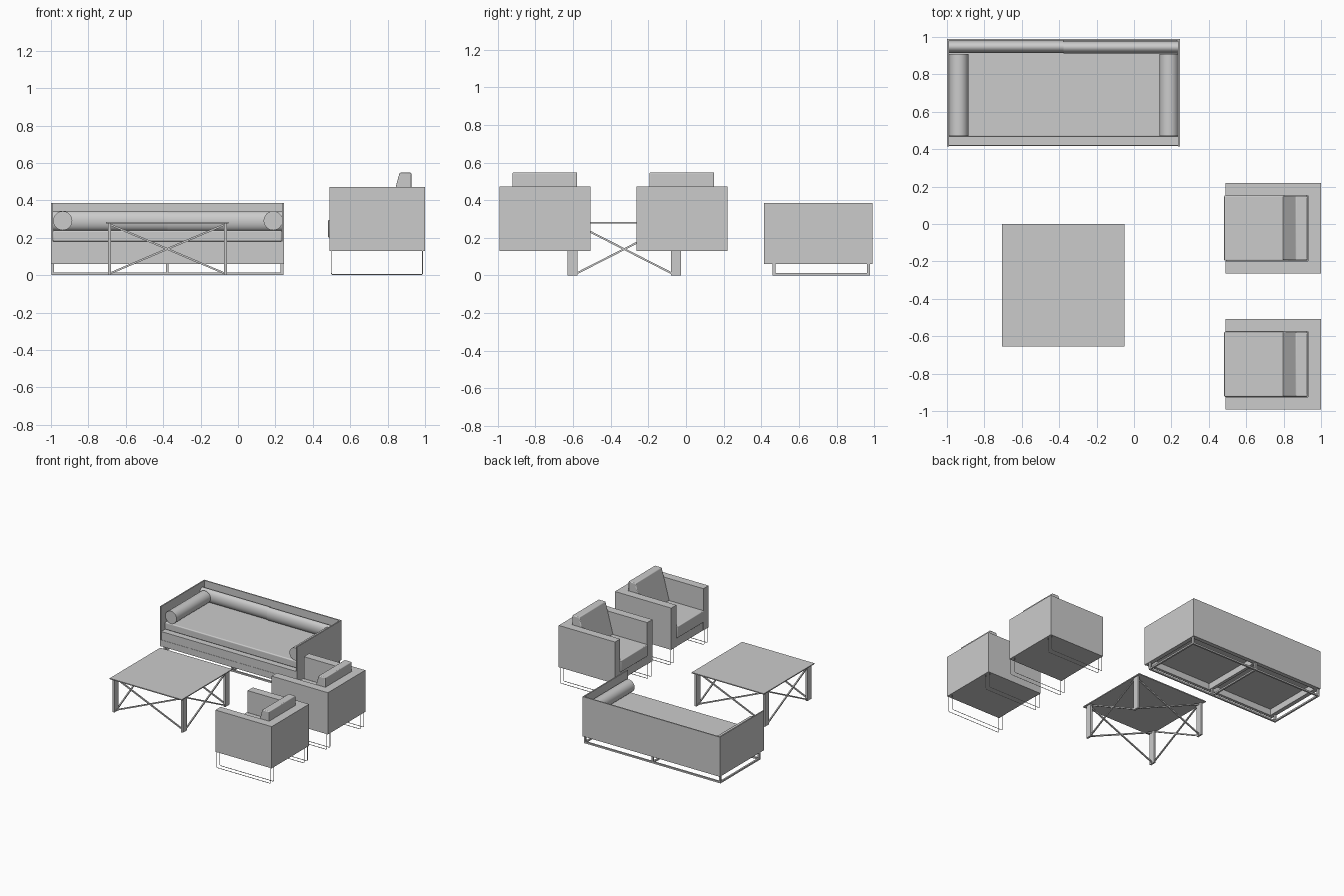
import bpy, bmesh, math
from mathutils import Vector

cube = bpy.data.objects.get("Cube")
if cube:
    bpy.data.objects.remove(cube, do_unlink=True)

GREY = bpy.data.materials.new("light grey")
GREY.use_nodes = True
GREY.diffuse_color = (0.6, 0.6, 0.6, 1)
GREY.node_tree.nodes["Principled BSDF"].inputs["Base Color"].default_value = GREY.diffuse_color


def finish(name, bm, bevel=0, smooth=False):
    bmesh.ops.recalc_face_normals(bm, faces=bm.faces)
    mesh = bpy.data.meshes.new(name)
    bm.to_mesh(mesh)
    bm.free()
    mesh.materials.append(GREY)
    ob = bpy.data.objects.new(name, mesh)
    bpy.context.collection.objects.link(ob)
    if bevel:
        mod = ob.modifiers.new("soft edges", "BEVEL")
        mod.width, mod.segments = bevel, 3
    if bevel or smooth:
        bpy.ops.object.select_all(action="DESELECT")
        bpy.context.view_layer.objects.active = ob
        ob.select_set(True)
        bpy.ops.object.shade_smooth_by_angle(angle=math.radians(40))
    return ob


def box(name, x, y, z, bevel=0):
    """Box from (min, max) ranges."""
    bm = bmesh.new()
    bmesh.ops.create_cube(bm, size=1)
    for v in bm.verts:
        v.co = [r[0] if c < 0 else r[1] for r, c in zip((x, y, z), v.co)]
    return finish(name, bm, bevel)


def prism(name, profile, y0, y1, bevel):
    """Extrude an x-z profile along y."""
    bm = bmesh.new()
    face = bm.faces.new([bm.verts.new((x, y0, z)) for x, z in profile])
    out = bmesh.ops.extrude_face_region(bm, geom=[face])["geom"]
    verts = [g for g in out if isinstance(g, bmesh.types.BMVert)]
    bmesh.ops.translate(bm, verts=verts, vec=(0, y1 - y0, 0))
    return finish(name, bm, bevel)


def bar(name, start, end, width):
    """Square bar between two points."""
    a, b = Vector(start), Vector(end)
    bm = bmesh.new()
    bmesh.ops.create_cube(bm, size=1)
    bmesh.ops.scale(bm, verts=bm.verts, vec=(width, width, (b - a).length))
    ob = finish(name, bm)
    ob.rotation_mode = "QUATERNION"
    ob.rotation_quaternion = (b - a).to_track_quat("Z", "Y")
    ob.location = (a + b) / 2
    return ob


def roll(name, start, end, half_width, half_height):
    """Round cushion lying between two points at the same height."""
    a, b = Vector(start), Vector(end)
    bm = bmesh.new()
    bmesh.ops.create_cone(bm, cap_ends=True, segments=32, radius1=1, radius2=1,
                          depth=(b - a).length)
    bmesh.ops.scale(bm, verts=bm.verts, vec=(half_width, half_height, 1))
    ob = finish(name, bm, smooth=True)
    ob.rotation_mode = "QUATERNION"
    ob.rotation_quaternion = (b - a).to_track_quat("Z", "Y")
    ob.location = (a + b) / 2


# Sofa shell, platform and its open underframe
L, R, F, B = -1.0, 0.245, 0.415, 0.99
MID = (L + R) / 2
IN = (L + 0.01, R - 0.01)
box("sofa_back_panel", (L, R), (B - 0.01, B), (0.06, 0.385))
box("sofa_left_panel", (R - 0.01, R), (F, B - 0.01), (0.06, 0.385))
box("sofa_right_panel", (L, L + 0.01), (F, B - 0.01), (0.06, 0.385))
box("sofa_platform", IN, (F + 0.005, B - 0.01), (0.112, 0.18))
for name, y0 in (("front", F + 0.003), ("back", B - 0.035)):
    box(f"sofa_{name}_underframe", IN, (y0, y0 + 0.025), (0.06, 0.112))
for x in (L + 0.0225, MID, R - 0.0225):
    box("sofa_cross_underframe", (x - 0.0125, x + 0.0125), (F + 0.028, B - 0.035), (0.06, 0.112))

# Sofa cushions
box("sofa_mattress", IN, (0.465, B - 0.01), (0.18, 0.24), 0.008)
roll("right_back_roll", (L + 0.01, 0.948, 0.29), (MID, 0.948, 0.29), 0.034, 0.052)
roll("left_back_roll", (MID, 0.945, 0.288), (R - 0.01, 0.945, 0.288), 0.034, 0.052)
for name, x in (("right", -0.937), ("left", 0.188)):
    roll(name + "_bolster", (x, 0.47, 0.291), (x, 0.91, 0.291), 0.051, 0.051)

# Sofa sled base
RAILS = (0.468, 0.97)
for y in RAILS:
    box("sofa_long_rail", (L + 0.003, R - 0.003), (y - 0.007, y + 0.007), (0, 0.013))
for x in (L + 0.01, MID, R - 0.01):
    box("sofa_cross_rail", (x - 0.007, x + 0.007), (RAILS[0] + 0.007, RAILS[1] - 0.007), (0, 0.013))
    for y in RAILS:
        box("sofa_leg", (x - 0.007, x + 0.007), (y - 0.008, y + 0.008), (0.013, 0.06))

# Coffee table
TX, TY = -0.378, -0.328
box("table_top", (TX - 0.327, TX + 0.327), (TY - 0.327, TY + 0.327), (0.276, 0.284))
for sx in (-1, 1):
    for sy in (-1, 1):
        x, y = TX + sx * 0.31, TY + sy * 0.275
        box("table_leg", (x - 0.008, x + 0.008), (y - 0.026, y + 0.026), (0, 0.276))
for s in (-1, 1):
    for d in (-1, 1):
        fy, fx = TY + s * 0.275, TX + s * 0.31
        bar("table_front_brace", (TX - d * 0.305, fy, 0.01), (TX + d * 0.305, fy, 0.27), 0.01)
        bar("table_side_brace", (fx, TY - d * 0.255, 0.01), (fx, TY + d * 0.255, 0.27), 0.01)


def sled_wire(name, x0, x1, y):
    """Slim flat loop with rounded lower corners, in an x-z plane."""
    bm = bmesh.new()
    r, w, top = 0.012, 0.005, 0.13

    def path(inset):
        pts = [(x0 + inset, top)]
        for cx, start in ((x0 + r, math.pi), (x1 - r, 1.5 * math.pi)):
            for i in range(5):
                a = start + i * math.pi / 8
                pts.append((cx + (r - inset) * math.cos(a), r + (r - inset) * math.sin(a)))
        return pts + [(x1 - inset, top)]

    pairs = [[bm.verts.new((x, y, z)) for x, z in pair] for pair in zip(path(0), path(w))]
    for a, b in zip(pairs, pairs[1:]):
        bm.faces.new((a[0], a[1], b[1], b[0]))
    finish(name, bm)


# Armchairs, both facing -x
for label, cy in (("rear", -0.022), ("front", -0.75)):
    lo, hi = cy - 0.242, cy + 0.242
    box(label + "_chair_base", (0.492, 0.93), (lo + 0.067, hi - 0.067), (0.13, 0.2))
    box(label + "_chair_back", (0.93, 1.0), (lo, hi), (0.13, 0.472))
    for y0, y1 in ((lo, lo + 0.067), (hi - 0.067, hi)):
        box(label + "_chair_arm", (0.49, 0.93), (y0, y1), (0.13, 0.472))
    box(label + "_seat_cushion", (0.482, 0.928), (lo + 0.068, hi - 0.068), (0.2, 0.295), 0.006)
    prism(label + "_back_cushion",
          [(0.795, 0.295), (0.927, 0.295), (0.927, 0.548), (0.864, 0.548)],
          lo + 0.07, hi - 0.07, 0.006)
    for y in (lo + 0.002, lo + 0.045, hi - 0.045, hi - 0.002):
        sled_wire(label + "_chair_sled_wire", 0.496, 0.99, y)
